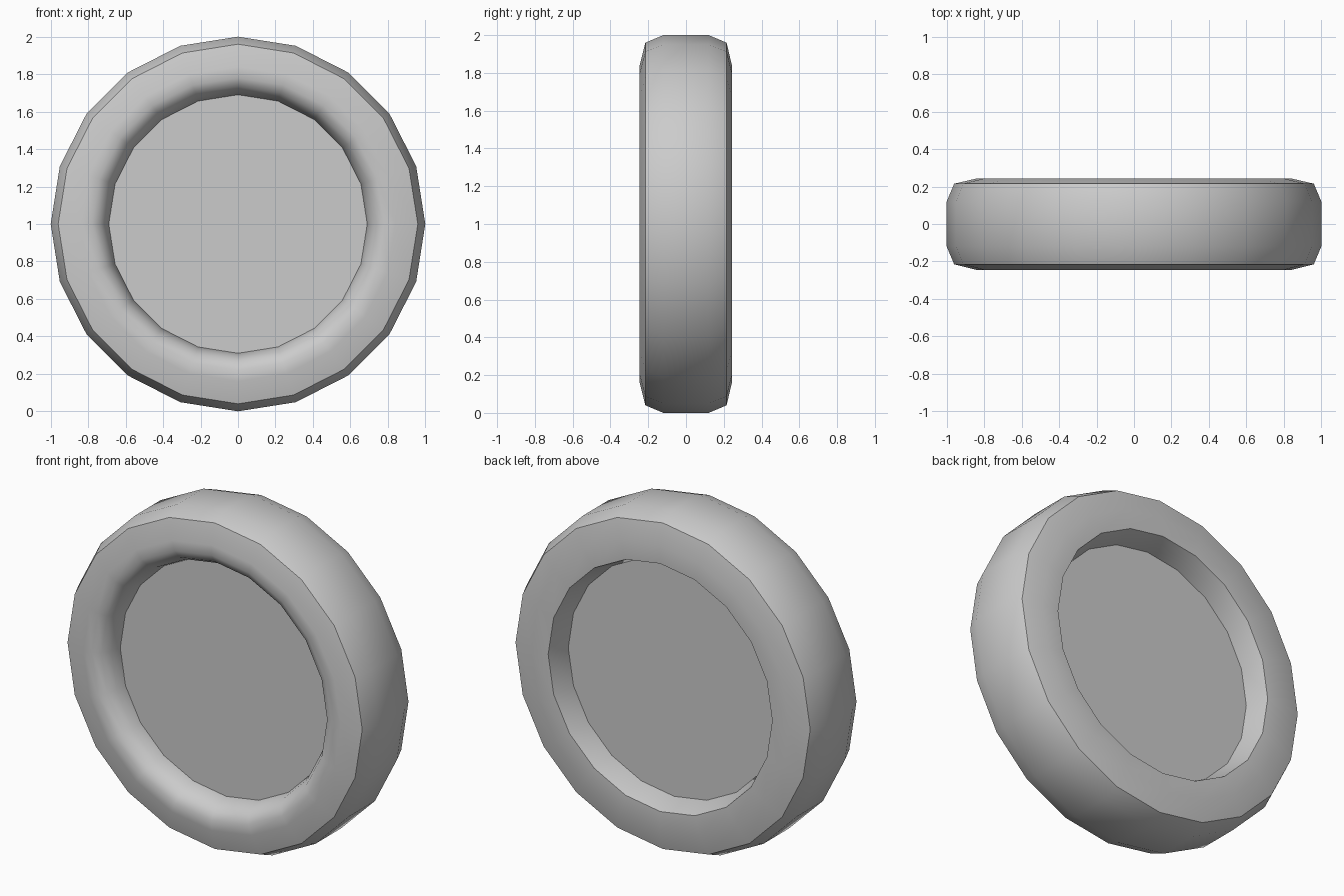
import bpy, bmesh, math

if "Cube" in bpy.data.objects:
    bpy.data.objects.remove(bpy.data.objects["Cube"])

SIDES = 20
CENTRE_Z = 1.0


def lathe(name, profile, closed):
    """Spin (radius, y) points round the y axis; cap the ends if not closed."""
    bm = bmesh.new()
    rings = []
    for r, y in profile:
        ring = []
        for i in range(SIDES):
            a = 2 * math.pi * i / SIDES
            ring.append(bm.verts.new((r * math.sin(a), y, CENTRE_Z + r * math.cos(a))))
        rings.append(ring)
    n = len(rings)
    for k in range(n if closed else n - 1):
        a, b = rings[k], rings[(k + 1) % n]
        for i in range(SIDES):
            j = (i + 1) % SIDES
            bm.faces.new((a[i], a[j], b[j], b[i]))
    if not closed:
        bm.faces.new(rings[0])
        bm.faces.new(rings[-1])
    bmesh.ops.recalc_face_normals(bm, faces=bm.faces[:])
    mesh = bpy.data.meshes.new(name)
    bm.to_mesh(mesh)
    bm.free()
    obj = bpy.data.objects.new(name, mesh)
    bpy.context.collection.objects.link(obj)
    bpy.ops.object.select_all(action='DESELECT')
    obj.select_set(True)
    bpy.context.view_layer.objects.active = obj
    bpy.ops.object.shade_smooth_by_angle(angle=math.radians(35))
    return obj


# Tyre: rounded inner lip at the front, square inner lip at the back
tyre_profile = [
    (0.69, -0.11), (0.705, -0.17), (0.735, -0.22), (0.78, -0.245), (0.84, -0.245),
    (0.96, -0.215), (1.0, -0.12), (1.0, 0.12), (0.96, 0.215),
    (0.84, 0.243), (0.73, 0.24), (0.69, 0.11),
]
lathe("tyre", tyre_profile, True)

# Flat disc filling the middle of the wheel
lathe("wheel_disc", [(0.69, -0.11), (0.69, 0.11)], False)
